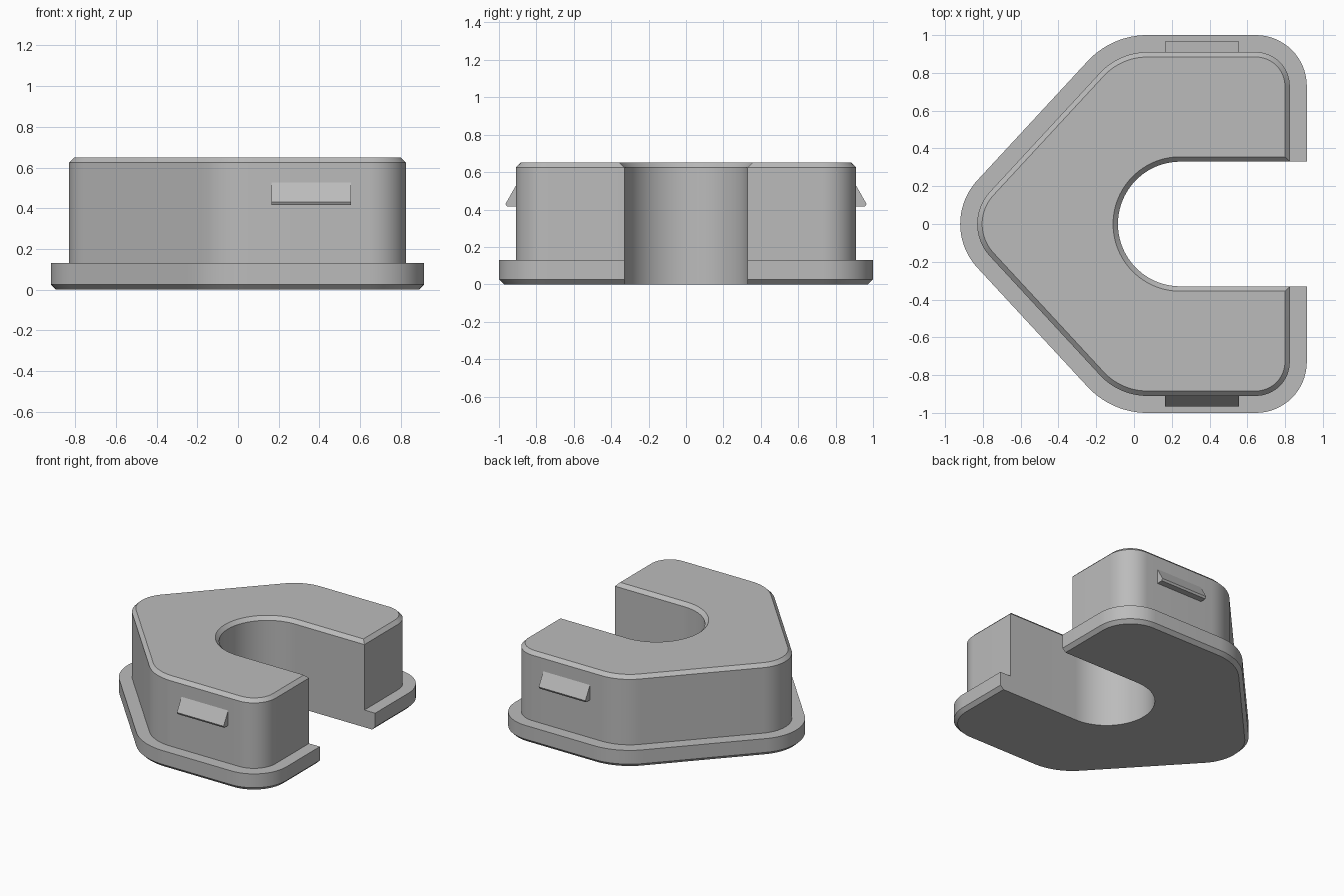
import bpy, bmesh, math

if "Cube" in bpy.data.objects:
    bpy.data.objects.remove(bpy.data.objects["Cube"])

grey = bpy.data.materials.new("plain grey")
grey.diffuse_color = (0.5, 0.5, 0.5, 1)
grey.use_nodes = True
grey.node_tree.nodes["Principled BSDF"].inputs["Base Color"].default_value = grey.diffuse_color

RIGHT, SLOT, INSET, CH = 0.915, 0.33, 0.09, 0.026
SLOT_X = 0.245


def arc(cx, cy, r, a0, a1, n):
    return [(cx + r * math.cos(math.radians(a0 + (a1 - a0) * i / n)),
             cy + r * math.sin(math.radians(a0 + (a1 - a0) * i / n)))
            for i in range(n + 1)]


def outline(off, widen):
    """C-shaped outline, shrunk by off, with the slot widened."""
    half = arc(0.645, 0.73, 0.27 - off, 0, 90, 16)
    half += arc(0.07, 0.57, 0.43 - off, 90, 137.2, 14)
    half += arc(-0.58, 0, 0.34 - off, 137.2, 180, 12)
    outer = half + [(x, -y) for x, y in reversed(half[:-1])]
    end, s = RIGHT - off, SLOT + widen
    lip = min(end, RIGHT - INSET)
    slot = arc(SLOT_X, 0, s, 270, 90, 48)
    inner = [(end, -s), (lip, -s)] + slot + [(lip, s), (end, s)]
    return outer + inner


def finish(bm, name):
    bmesh.ops.recalc_face_normals(bm, faces=bm.faces[:])
    me = bpy.data.meshes.new(name)
    bm.to_mesh(me)
    bm.free()
    me.materials.append(grey)
    ob = bpy.data.objects.new(name, me)
    bpy.context.collection.objects.link(ob)
    return ob


# Flanged body: stacked outlines joined by walls, shared points merged
bm = bmesh.new()
pool = {}


def vert(x, y, z):
    key = (round(x, 5), round(y, 5), round(z, 5))
    if key not in pool:
        pool[key] = bm.verts.new(key)
    return pool[key]


def face(vs):
    vs = list(dict.fromkeys(vs))
    if len(vs) > 2:
        bm.faces.new(vs)


levels = [(0, CH, 0), (CH, 0, 0), (0.13, 0, 0), (0.13, INSET, 0),
          (0.65 - CH, INSET, 0), (0.65, INSET + CH, CH)]
rings = [[vert(x, y, z) for x, y in outline(off, w)] for z, off, w in levels]
for a, b in zip(rings, rings[1:]):
    for i in range(len(a)):
        j = (i + 1) % len(a)
        face([a[i], a[j], b[j], b[i]])
face(rings[0])
face(rings[-1])
body = finish(bm, "flanged_body")
bpy.context.view_layer.objects.active = body
body.select_set(True)
bpy.ops.object.shade_smooth_by_angle(angle=math.radians(25))

# Snap clips: wedge profile extruded along x on both long sides
profile = [(0.90, 0.545), (0.965, 0.43), (0.957, 0.415), (0.90, 0.415)]
for side, name in ((-1, "front_clip"), (1, "back_clip")):
    bm = bmesh.new()
    ends = [[bm.verts.new((x, side * y, z)) for y, z in profile]
            for x in (0.165, 0.555)]
    for e in ends:
        bm.faces.new(e)
    for i in range(4):
        j = (i + 1) % 4
        bm.faces.new([ends[0][i], ends[0][j], ends[1][j], ends[1][i]])
    finish(bm, name)
